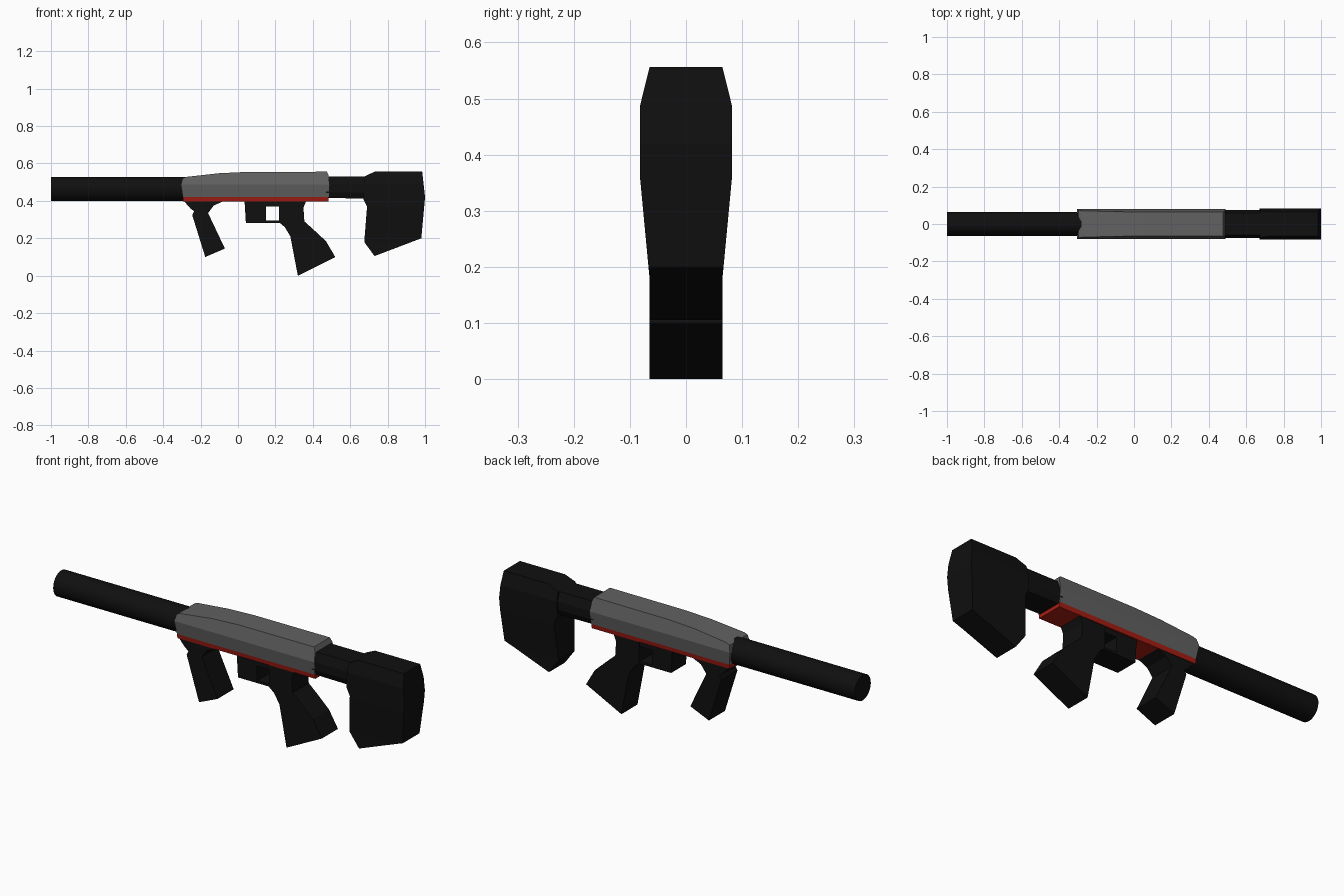
import bpy, bmesh, math

if "Cube" in bpy.data.objects:
    bpy.data.objects.remove(bpy.data.objects["Cube"])


def material(name, r, g, b):
    m = bpy.data.materials.new(name)
    m.diffuse_color = (r, g, b, 1)
    m.use_nodes = True
    m.node_tree.nodes["Principled BSDF"].inputs["Base Color"].default_value = m.diffuse_color
    return m


BLACK = material("black", 0.005, 0.005, 0.005)
GREY = material("dark_grey", 0.12, 0.12, 0.12)
RED = material("red", 0.38, 0.012, 0.006)


def half_width(z, levels):
    """Piecewise linear half width over height; levels are (z, width), ascending."""
    if z <= levels[0][0]:
        return levels[0][1]
    for (z0, w0), (z1, w1) in zip(levels, levels[1:]):
        if z <= z1:
            return w0 + (w1 - w0) * (z - z0) / (z1 - z0)
    return levels[-1][1]


def slab(name, profile, levels, mat):
    """Extrude an x-z profile across y, then shape its width by height."""
    bm = bmesh.new()
    face = bm.faces.new([bm.verts.new((x, -1, z)) for x, z in profile])
    ext = bmesh.ops.extrude_face_region(bm, geom=[face], use_keep_orig=True)
    for v in ext["geom"]:
        if isinstance(v, bmesh.types.BMVert):
            v.co.y = 1
    for z, _ in levels:
        geom = bm.verts[:] + bm.edges[:] + bm.faces[:]
        bmesh.ops.bisect_plane(bm, geom=geom, dist=1e-5,
                               plane_co=(0, 0, z), plane_no=(0, 0, 1))
    for v in bm.verts:
        v.co.y *= half_width(v.co.z, levels)
    bmesh.ops.recalc_face_normals(bm, faces=bm.faces[:])
    me = bpy.data.meshes.new(name)
    bm.to_mesh(me)
    bm.free()
    me.materials.append(mat)
    ob = bpy.data.objects.new(name, me)
    bpy.context.collection.objects.link(ob)
    return ob


# Barrel
bpy.ops.mesh.primitive_cylinder_add(vertices=32, radius=0.065, depth=0.72,
                                    location=(-0.64, 0, 0.464),
                                    rotation=(0, math.pi / 2, 0))
barrel = bpy.context.object
barrel.name = "barrel"
barrel.data.materials.append(BLACK)
bpy.ops.object.shade_smooth_by_angle(angle=math.radians(30))

# Receiver shell with chamfered ends
slab("receiver", [(-0.295, 0.42), (-0.305, 0.485), (-0.297, 0.52), (-0.28, 0.528),
                  (-0.1, 0.548), (0.05, 0.555), (0.475, 0.556), (0.485, 0.535),
                  (0.488, 0.485), (0.485, 0.42)],
     [(0.42, 0.072), (0.487, 0.081), (0.556, 0.064)], GREY)

# Red strip under the receiver
slab("lower_strip", [(-0.295, 0.42), (-0.295, 0.397), (0.485, 0.397), (0.485, 0.42)],
     [(0.397, 0.068), (0.42, 0.072)], RED)

# Tube joining receiver and stock
slab("stock_connector", [(0.47, 0.53), (0.7, 0.53), (0.7, 0.412), (0.47, 0.416)],
     [(0.412, 0.06), (0.445, 0.076), (0.487, 0.076), (0.53, 0.058)], BLACK)

# Shoulder stock
slab("stock", [(0.675, 0.53), (0.73, 0.556), (0.985, 0.556), (1.0, 0.42), (0.98, 0.2),
               (0.73, 0.105), (0.675, 0.18), (0.69, 0.37), (0.67, 0.41)],
     [(0.18, 0.065), (0.36, 0.082), (0.487, 0.082), (0.556, 0.065)], BLACK)

GRIP_WIDTH = [(0.0, 0.065), (0.4, 0.065)]

# Forward grip
slab("front_grip", [(-0.29, 0.4), (-0.255, 0.36), (-0.235, 0.345), (-0.245, 0.325),
                    (-0.175, 0.1), (-0.07, 0.145), (-0.16, 0.335), (-0.13, 0.375),
                    (-0.075, 0.4)], GRIP_WIDTH, BLACK)

# Trigger guard frame
slab("trigger_guard", [(0.035, 0.4), (0.042, 0.283), (0.225, 0.283), (0.225, 0.295),
                       (0.15, 0.295), (0.15, 0.37), (0.225, 0.37), (0.225, 0.4)],
     [(0.283, 0.06), (0.4, 0.06)], BLACK)

# Rear grip
slab("rear_grip", [(0.22, 0.4), (0.22, 0.285), (0.25, 0.26), (0.28, 0.21), (0.32, 0.0),
                   (0.52, 0.1), (0.47, 0.185), (0.4, 0.25), (0.355, 0.29),
                   (0.35, 0.365), (0.365, 0.4)], GRIP_WIDTH, BLACK)
